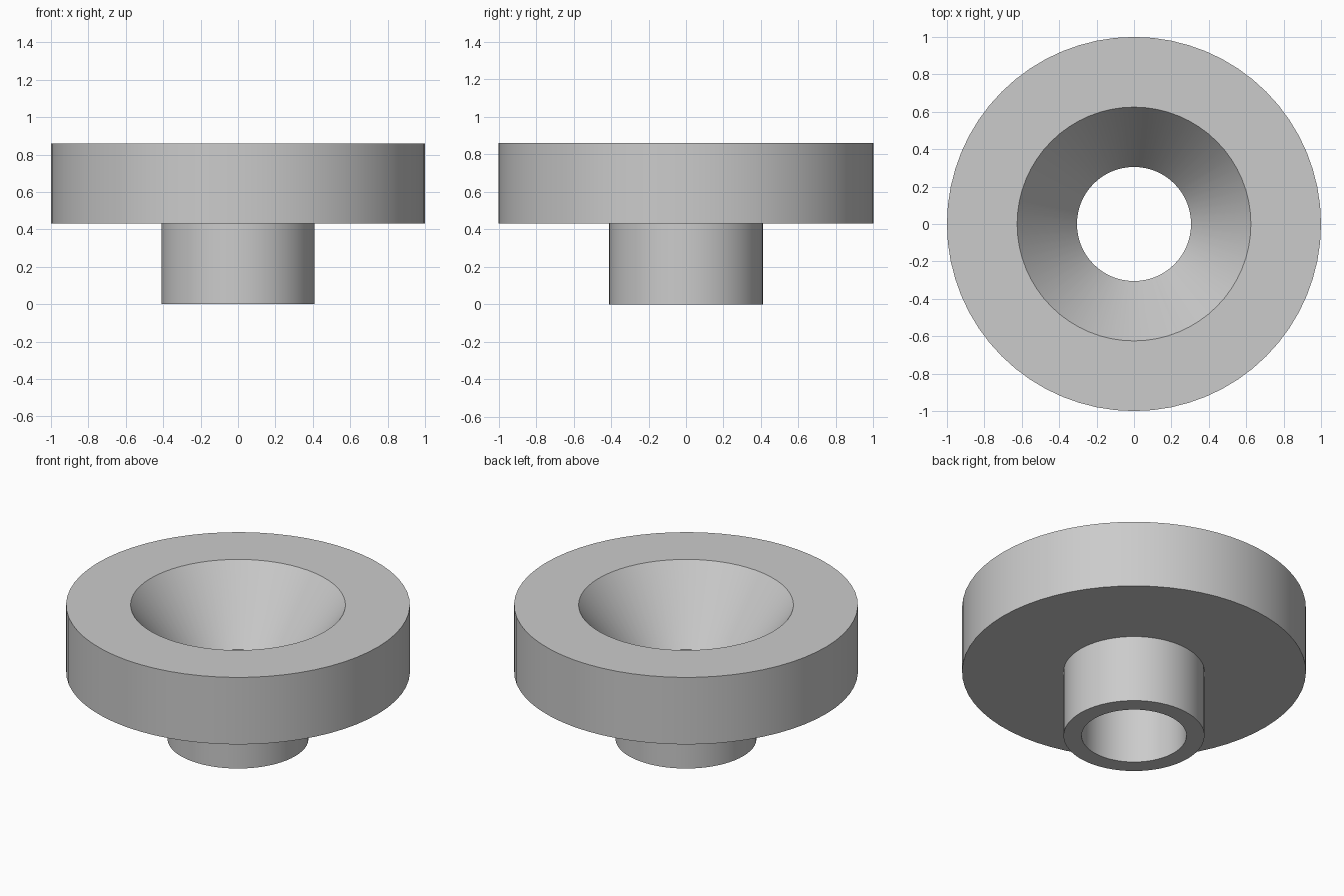
import bpy
import bmesh
from math import radians, tau
from mathutils import Matrix

default = bpy.data.objects.get("Cube")
if default:
    bpy.data.objects.remove(default, do_unlink=True)

SIDES = 64

# Plain grey material
grey = bpy.data.materials.new("plain grey")
grey.use_nodes = True
colour = (0.6, 0.6, 0.6, 1)
grey.diffuse_color = colour
grey.node_tree.nodes["Principled BSDF"].inputs["Base Color"].default_value = colour


def lathe(name, profile, material):
    """Turn a closed (radius, height) profile about z."""
    bm = bmesh.new()
    rings = []
    for i in range(SIDES):
        turn = Matrix.Rotation(tau * i / SIDES, 3, "Z")
        rings.append([bm.verts.new((turn @ Matrix.Identity(3)).col[0] * r) for r, z in profile])
        for vert, (r, z) in zip(rings[-1], profile):
            vert.co.z = z
    n = len(profile)
    for i in range(SIDES):
        a, b = rings[i], rings[(i + 1) % SIDES]
        for j in range(n):
            k = (j + 1) % n
            bm.faces.new((a[j], b[j], b[k], a[k]))
    bmesh.ops.recalc_face_normals(bm, faces=bm.faces)
    mesh = bpy.data.meshes.new(name)
    bm.to_mesh(mesh)
    bm.free()
    mesh.materials.append(material)
    obj = bpy.data.objects.new(name, mesh)
    bpy.context.collection.objects.link(obj)
    bpy.ops.object.select_all(action="DESELECT")
    obj.select_set(True)
    bpy.context.view_layer.objects.active = obj
    bpy.ops.object.shade_smooth_by_angle(angle=radians(30))
    return obj


# Wide flange on a narrow neck, with a conical mouth leading to a straight bore
outside = [(0.41, 0), (0.41, 0.43), (1, 0.43), (1, 0.86)]
inside = [(0.625, 0.86), (0.305, 0.43), (0.305, 0)]
lathe("flanged_bushing", outside + inside, grey)
